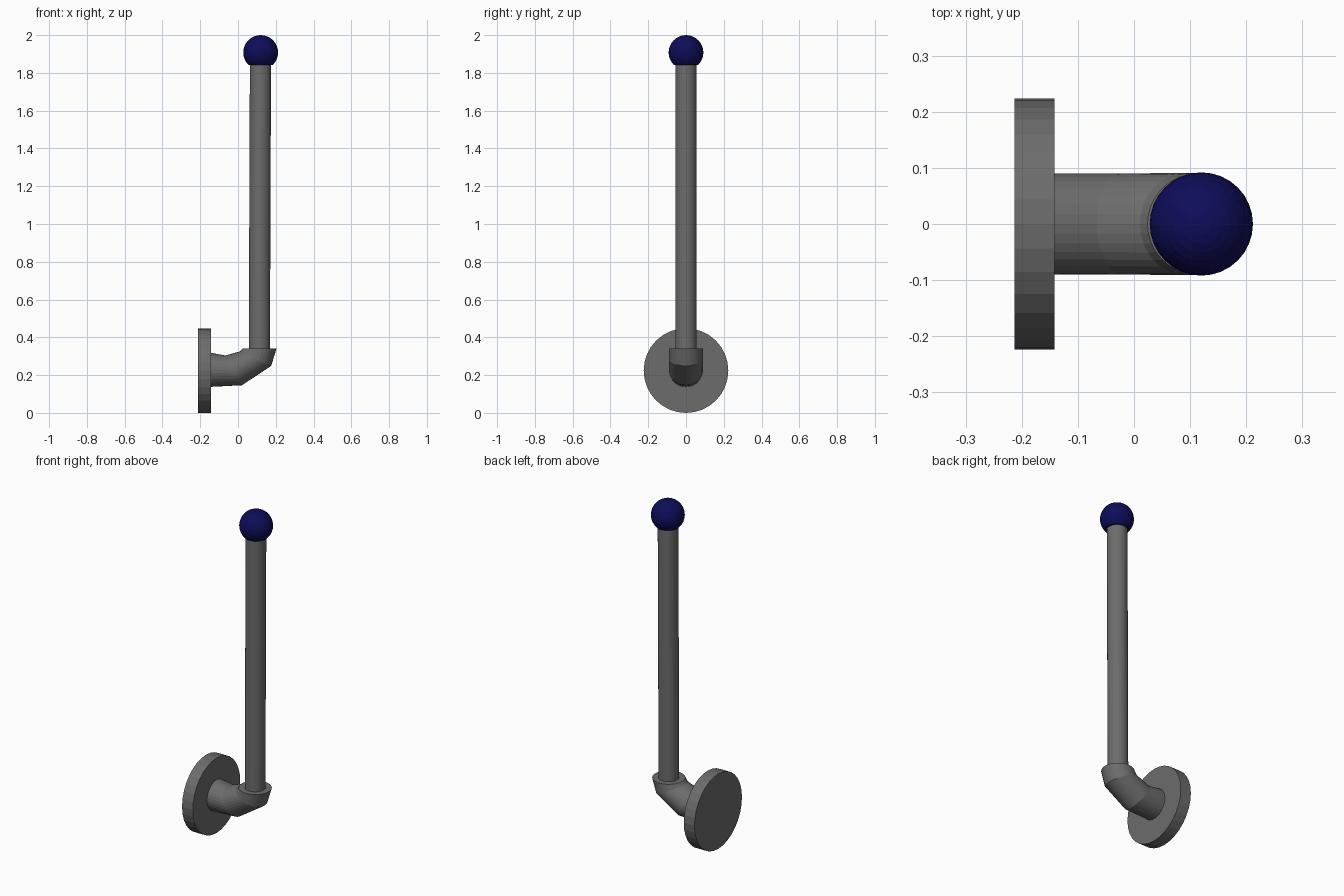
import bpy, bmesh, math
from mathutils import Vector

SIDES = 32

cube = bpy.data.objects.get("Cube")
if cube:
    bpy.data.objects.remove(cube, do_unlink=True)


def material(name, color):
    mat = bpy.data.materials.new(name)
    mat.use_nodes = True
    mat.diffuse_color = color
    mat.node_tree.nodes["Principled BSDF"].inputs["Base Color"].default_value = color
    return mat


def tube(name, rings, mat):
    """Capped tube through rings of (x, z, radius, heading); heading 0 is +x, 90 is up."""
    bm = bmesh.new()
    loops = []
    for x, z, radius, heading in rings:
        a = math.radians(heading)
        across = Vector((-math.sin(a), 0, math.cos(a)))
        side = Vector((0, 1, 0))
        loop = []
        for i in range(SIDES):
            t = math.tau * i / SIDES
            offset = across * math.cos(t) + side * math.sin(t)
            loop.append(bm.verts.new(Vector((x, 0, z)) + offset * radius))
        loops.append(loop)
    for low, high in zip(loops, loops[1:]):
        for i in range(SIDES):
            j = (i + 1) % SIDES
            bm.faces.new((low[i], low[j], high[j], high[i]))
    bm.faces.new(loops[0])
    bm.faces.new(loops[-1])
    bmesh.ops.recalc_face_normals(bm, faces=bm.faces[:])
    mesh = bpy.data.meshes.new(name)
    bm.to_mesh(mesh)
    bm.free()
    mesh.materials.append(mat)
    obj = bpy.data.objects.new(name, mesh)
    bpy.context.collection.objects.link(obj)
    return obj


grey = material("grey metal", (0.15, 0.15, 0.15, 1))
navy = material("navy blue", (0.004, 0.004, 0.1, 1))

# Round mounting plate
tube("mounting_plate", [(-0.213, 0.224, 0.224, 0), (-0.142, 0.224, 0.224, 0)], grey)

# Bent elbow from the plate up to the rod
tube("elbow", [(-0.142, 0.228, 0.09, 0), (-0.023, 0.225, 0.09, 29),
               (0.093, 0.287, 0.091, 65), (0.114, 0.34, 0.09, 90)], grey)

# Slightly leaning lever rod
tube("lever_rod", [(0.113, 0.3, 0.056, 90), (0.119, 1.9, 0.056, 90)], grey)

# Ball knob, cut flat underneath
R = 0.092
knob = []
for step in range(-4, 8):
    a = step * math.pi / 16
    knob.append((0.12, 2 - R + R * math.sin(a), R * math.cos(a), 90))
knob.append((0.12, 2.0, 0.001, 90))
tube("ball_knob", knob, navy)
